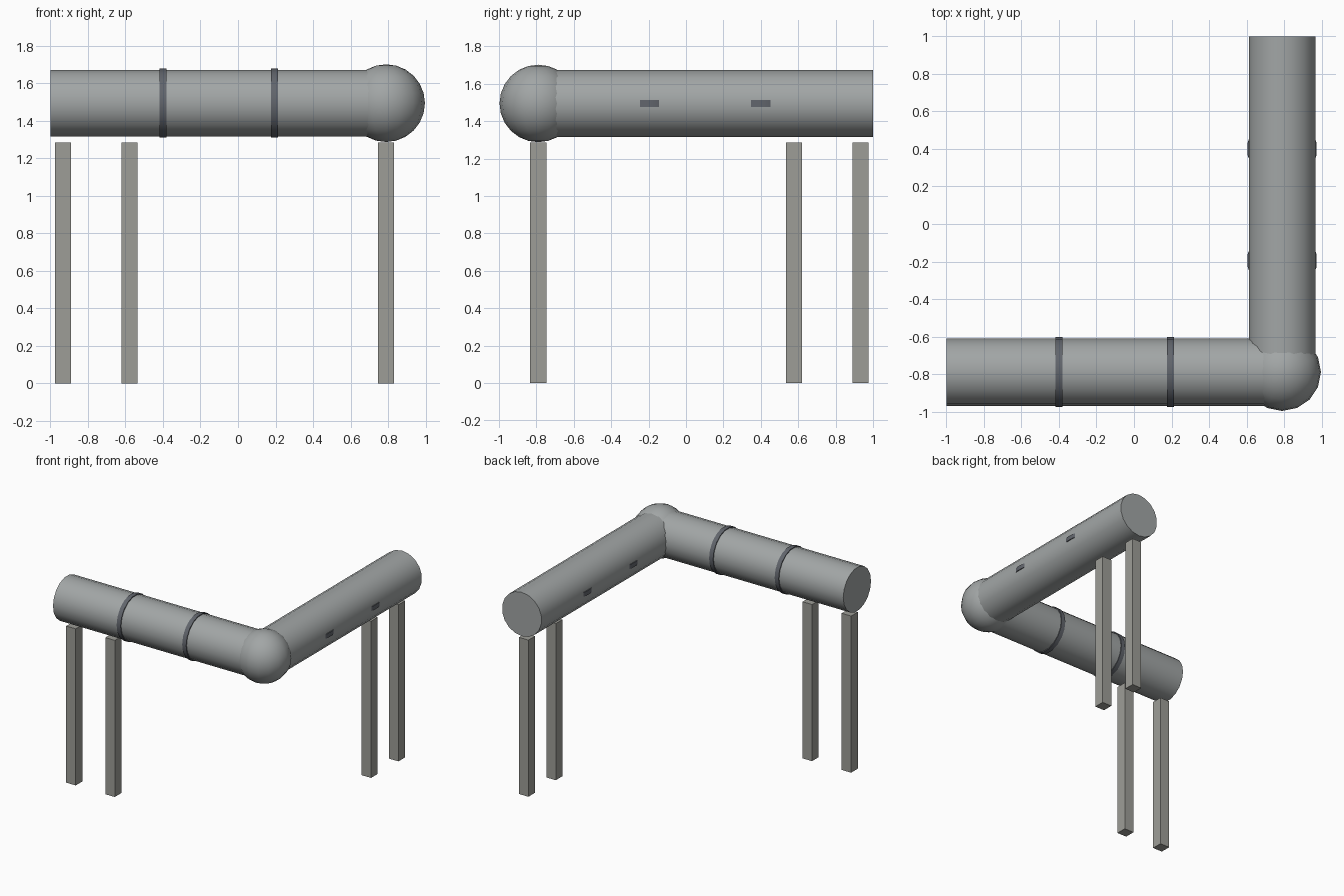
import bpy
from math import pi, radians

if "Cube" in bpy.data.objects:
    bpy.data.objects.remove(bpy.data.objects["Cube"])

C, Z, R = 0.79, 1.495, 0.18   # pipe offset, pipe height, pipe radius
X_AXIS, Y_AXIS = (0, pi / 2, 0), (pi / 2, 0, 0)


def smooth(obj):
    bpy.ops.object.shade_smooth_by_angle(angle=radians(35))


def cylinder(name, loc, r, depth, rot=(0, 0, 0), sides=18):
    bpy.ops.mesh.primitive_cylinder_add(vertices=sides, radius=r, depth=depth, location=loc, rotation=rot)
    obj = bpy.context.object
    obj.name = name
    smooth(obj)


def leg(name, x, y):
    bpy.ops.mesh.primitive_cube_add(size=1, location=(x, y, 1.285 / 2))
    obj = bpy.context.object
    obj.name = name
    obj.scale = (0.086, 0.086, 1.285)


# Two pipes meeting at the front right corner
mid, length = (1 - C) / 2, 1 + C
cylinder("front_pipe", (-mid, -C, Z), R, length, X_AXIS)
cylinder("side_pipe", (C, mid, Z), R, length, Y_AXIS)

# Ball elbow joint
bpy.ops.mesh.primitive_uv_sphere_add(segments=16, ring_count=12, radius=0.207, location=(C, -C, Z))
bpy.context.object.name = "elbow_joint"
smooth(bpy.context.object)

# Upright bands on the front pipe, flat bands showing at the sides of the side pipe
for i, t in enumerate((-0.4, 0.195)):
    cylinder(f"front_band_{i}", (t, -C, Z), 0.187, 0.036, X_AXIS)
for i, t in enumerate((-0.195, 0.4)):
    cylinder(f"side_band_{i}", (C, t, Z), 0.187, 0.036)

# Support legs
for i, t in enumerate((0.578, 0.933)):
    leg(f"front_leg_{i}", -t, -C)
    leg(f"side_leg_{i}", C, t)

# Dark metal bands
mat = bpy.data.materials.new("dark_band")
mat.diffuse_color = (0.12, 0.13, 0.15, 1)
mat.use_nodes = True
mat.node_tree.nodes["Principled BSDF"].inputs["Base Color"].default_value = mat.diffuse_color
pipe = bpy.data.materials.new("pipe_grey")
pipe.diffuse_color = (0.36, 0.38, 0.38, 1)
pipe.use_nodes = True
pipe.node_tree.nodes["Principled BSDF"].inputs["Base Color"].default_value = pipe.diffuse_color
post = bpy.data.materials.new("leg_grey")
post.diffuse_color = (0.34, 0.34, 0.31, 1)
post.use_nodes = True
post.node_tree.nodes["Principled BSDF"].inputs["Base Color"].default_value = post.diffuse_color
for o in bpy.data.objects:
    o.data.materials.append(mat if "band" in o.name else post if "leg" in o.name else pipe)
